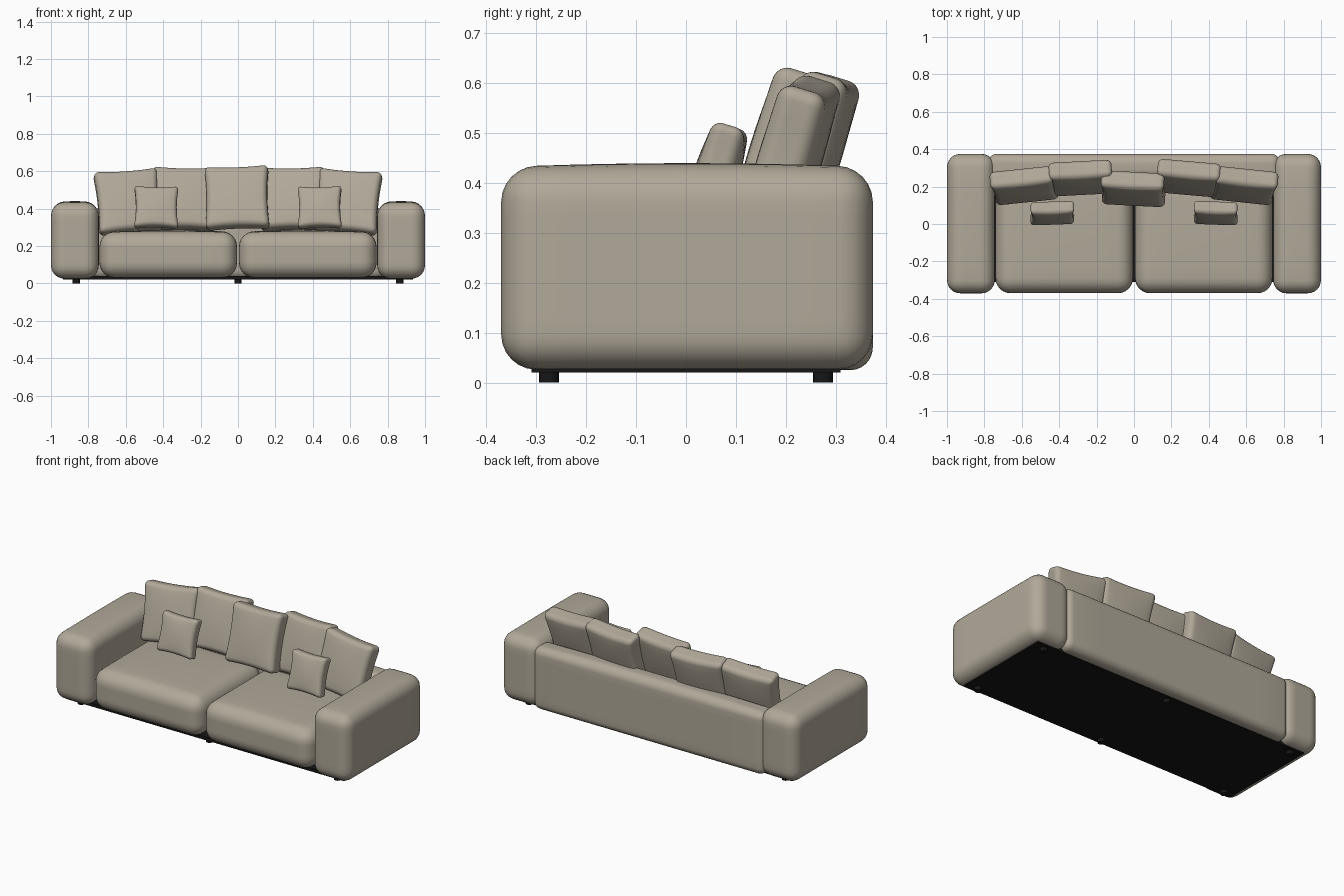
import bpy
import bmesh
from math import radians
from mathutils import Euler, Matrix, Vector

old = bpy.data.objects.get("Cube")
if old:
    bpy.data.objects.remove(old)


def material(name, rgb, rough):
    m = bpy.data.materials.new(name)
    m.use_nodes = True
    m.diffuse_color = (*rgb, 1)
    shader = m.node_tree.nodes["Principled BSDF"]
    shader.inputs["Base Color"].default_value = (*rgb, 1)
    shader.inputs["Roughness"].default_value = rough
    return m


fabric = material("beige fabric", (0.44, 0.395, 0.32), 0.9)
black = material("black base", (0.008, 0.008, 0.008), 0.7)


def finish(name, bm, mat, smooth=True):
    bmesh.ops.recalc_face_normals(bm, faces=bm.faces[:])
    mesh = bpy.data.meshes.new(name)
    bm.to_mesh(mesh)
    bm.free()
    mesh.materials.append(mat)
    for p in mesh.polygons:
        p.use_smooth = smooth
    ob = bpy.data.objects.new(name, mesh)
    bpy.context.collection.objects.link(ob)
    return ob


def soft_block(name, size, centre, radius, shape=None, rot=(0, 0, 0), cuts=8):
    """Rounded box, sliced into a grid and shaped by a rule on -1..1 coordinates."""
    size = Vector(size)
    bm = bmesh.new()
    bmesh.ops.create_cube(bm, size=1, matrix=Matrix.Diagonal((*size, 1)))
    bmesh.ops.bevel(bm, geom=bm.edges[:], offset=radius, segments=6,
                    profile=0.5, affect='EDGES')
    for axis in range(3):
        normal = Vector((0, 0, 0))
        normal[axis] = 1
        reach = size[axis] / 2 - radius
        for i in range(1, cuts):
            bmesh.ops.bisect_plane(bm, geom=bm.verts[:] + bm.edges[:] + bm.faces[:],
                                   plane_co=normal * reach * (2 * i / cuts - 1),
                                   plane_no=normal)
    if shape:
        for v in bm.verts:
            u = [2 * v.co[k] / size[k] for k in range(3)]
            v.co += Vector(shape(*u))
    turn = Euler([radians(a) for a in rot]).to_matrix().to_4x4()
    bm.transform(Matrix.Translation(centre) @ turn)
    return finish(name, bm, fabric)


def crowned(x, y, z):
    # top panel swells a little towards the middle
    return 0, 0, 0.008 * max(z, 0) * ((1 - x * x) * (1 - y * y) - 0.5)


def pillowy(x, y, z):
    # sides draw in between the corners, front and back swell
    return (-0.011 * x * (1 - z * z), 0.012 * y * ((1 - x * x) * (1 - z * z) - 0.3),
            -0.009 * z * (1 - x * x))


# Arms and seat cushions, one of each per side
for side, s in (("left", 1), ("right", -1)):
    soft_block(side + "_arm", (0.255, 0.745, 0.41), (s * 0.872, 0.002, 0.231), 0.07, crowned)
    soft_block(side + "_seat_cushion", (0.735, 0.64, 0.25), (s * 0.373, -0.05, 0.155),
               0.08, crowned)

# Back rest
soft_block("back_rest", (1.56, 0.135, 0.385), (0, 0.307, 0.2175), 0.045, crowned)

# Loose back cushions: x, y, z, roll, yaw
back_cushions = (
    ("outer_right", -0.588, 0.205, 0.436, -4, 6),
    ("inner_right", -0.288, 0.245, 0.451, 1, 3),
    ("middle", -0.005, 0.188, 0.457, -2, -3),
    ("inner_left", 0.293, 0.245, 0.451, -1, -5),
    ("outer_left", 0.588, 0.205, 0.436, 4, -6),
)
for name, x, y, z, roll, yaw in back_cushions:
    soft_block(name + "_back_cushion", (0.345, 0.105, 0.345), (x, y, z), 0.03, pillowy,
               (-17, roll, yaw))

# Small throw cushions
for name, x, roll, yaw in (("right", -0.437, 1, 2), ("left", 0.437, -1, -2)):
    soft_block(name + "_throw_cushion", (0.24, 0.075, 0.232), (x, 0.058, 0.406), 0.022,
               pillowy, (-17, roll, yaw))

# Flat base
bm = bmesh.new()
bmesh.ops.create_cube(bm, size=1, matrix=Matrix.Translation((0, 0, 0.03))
                      @ Matrix.Diagonal((1.87, 0.62, 0.02, 1)))
finish("base", bm, black, False)

# Feet in two rows of three
for row, y in (("front", -0.275), ("back", 0.275)):
    for place, x in (("right", -0.865), ("middle", 0), ("left", 0.865)):
        bm = bmesh.new()
        bmesh.ops.create_cone(bm, cap_ends=True, segments=20, radius1=0.02, radius2=0.02,
                              depth=0.024, matrix=Matrix.Translation((x, y, 0.012)))
        finish(f"{row}_{place}_foot", bm, black, False)
